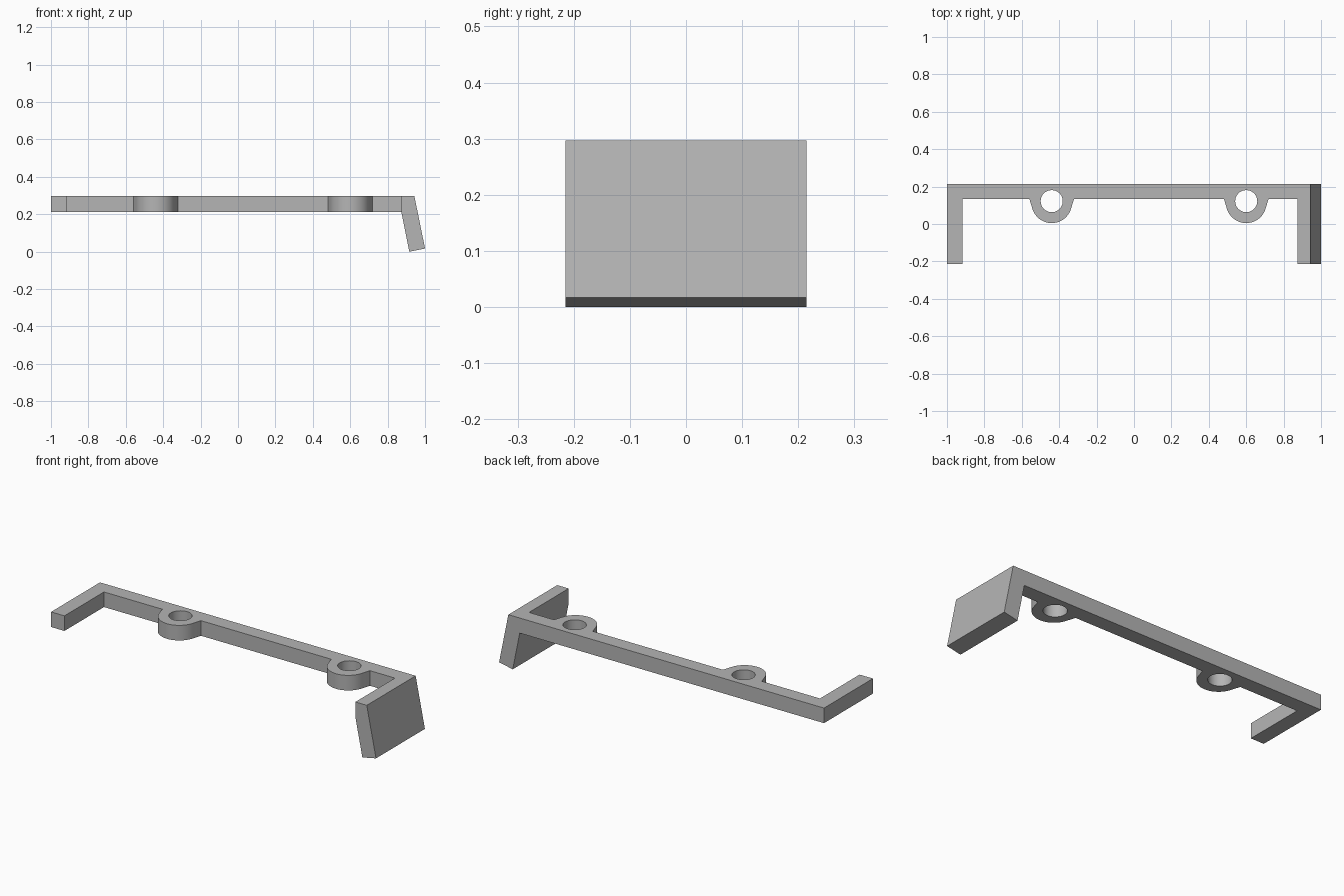
import bpy, bmesh
from math import radians, sin, cos
from mathutils import Vector

cube = bpy.data.objects.get("Cube")
if cube:
    bpy.data.objects.remove(cube, do_unlink=True)

Z0, Z1 = 0.213, 0.297          # plate thickness
Y_FRONT, Y_BACK = -0.215, 0.215
Y_BAR = 0.133                  # front edge of the long bar
LUGS = (-0.44, 0.6)            # lug positions along the bar

grey = bpy.data.materials.new("plain grey")
grey.use_nodes = True
colour = (0.46, 0.46, 0.46, 1)
grey.diffuse_color = colour
grey.node_tree.nodes["Principled BSDF"].inputs["Base Color"].default_value = colour


def prism(name, points, sweep):
    """Extrude a closed outline along a vector."""
    bm = bmesh.new()
    face = bm.faces.new([bm.verts.new(p) for p in points])
    new = bmesh.ops.extrude_face_region(bm, geom=[face])["geom"]
    bmesh.ops.translate(bm, vec=Vector(sweep),
                        verts=[v for v in new if isinstance(v, bmesh.types.BMVert)])
    bmesh.ops.recalc_face_normals(bm, faces=bm.faces)
    mesh = bpy.data.meshes.new(name)
    bm.to_mesh(mesh)
    bm.free()
    mesh.materials.append(grey)
    obj = bpy.data.objects.new(name, mesh)
    bpy.context.collection.objects.link(obj)
    return obj


def combine(target, tool, operation):
    """Apply a boolean and discard the tool object."""
    mod = target.modifiers.new(operation, 'BOOLEAN')
    mod.operation, mod.object, mod.solver = operation, tool, 'EXACT'
    bpy.context.view_layer.objects.active = target
    bpy.ops.object.modifier_apply(modifier=mod.name)
    bpy.data.objects.remove(tool, do_unlink=True)


def arc(x, y, radius, start, end, steps):
    for i in range(steps + 1):
        a = radians(start + (end - start) * i / steps)
        yield x + radius * cos(a), y + radius * sin(a)


# Bar with its end arm and two tapered round lugs, as one outline
outline = [(-1, Y_BACK), (-1, Y_FRONT), (-0.918, Y_FRONT), (-0.918, Y_BAR)]
for x in LUGS:
    outline.append((x - 0.119, Y_BAR))
    outline += arc(x, 0.113, 0.108, 196, 344, 28)
    outline.append((x + 0.119, Y_BAR))
outline += [(0.9, Y_BAR), (0.9, Y_BACK)]
bracket = prism("mounting_bracket", [(x, y, Z0) for x, y in outline], (0, 0, Z1 - Z0))

# Screw holes through the lugs
for x in LUGS:
    ring = list(arc(x, 0.122, 0.059, 0, 360, 40))[:-1]
    hole = prism("hole_cutter", [(px, py, Z0 - 0.1) for px, py in ring], (0, 0, 0.3))
    combine(bracket, hole, 'DIFFERENCE')

# Slanted flap at the other end
profile = [(0.873, Z1), (0.943, Z1), (1, 0.017), (0.916, 0), (0.873, Z0)]
flap = prism("slanted_flap", [(x, Y_FRONT, z) for x, z in profile], (0, Y_BACK - Y_FRONT, 0))
combine(bracket, flap, 'UNION')

# Smooth round walls, sharp corners
bpy.ops.object.select_all(action='DESELECT')
bracket.select_set(True)
bpy.context.view_layer.objects.active = bracket
bpy.ops.object.shade_smooth_by_angle(angle=radians(25))
